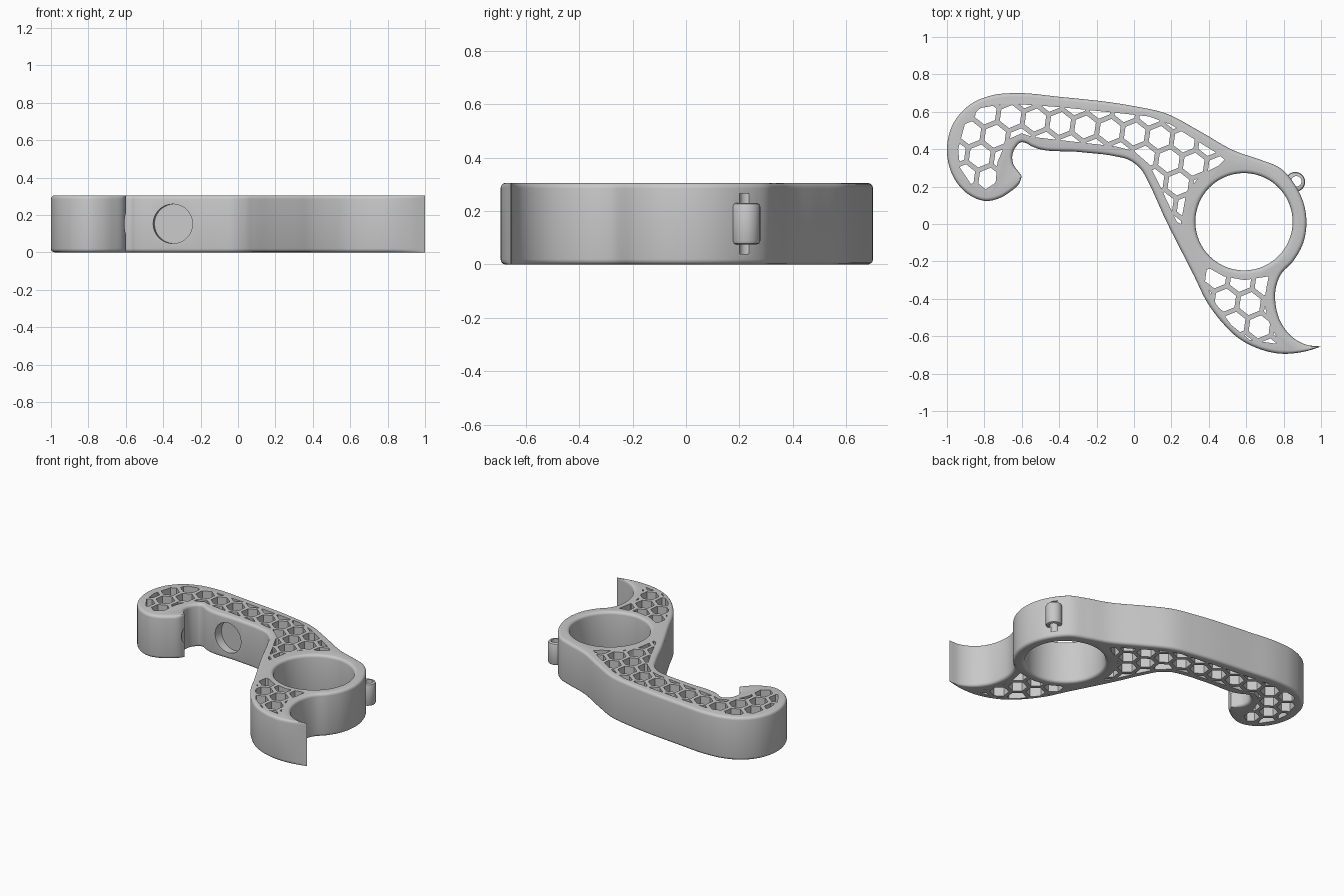
import bpy, bmesh, math
from mathutils import Vector, Matrix

HEIGHT = 0.305
ROUND = 0.02
RING_CENTRE = Vector((0.588, 0.012))

cube = bpy.data.objects.get("Cube")
if cube:
    bpy.data.objects.remove(cube, do_unlink=True)

grey = bpy.data.materials.new("light_grey")
grey.use_nodes = True
colour = (0.58, 0.58, 0.58, 1)
grey.diffuse_color = colour
grey.node_tree.nodes["Principled BSDF"].inputs["Base Color"].default_value = colour


def smooth_path(points, steps=6):
    """Spline through the points, open at its two ends."""
    pts = [Vector(p) for p in points]
    last = len(pts) - 1
    path = []
    for i in range(last):
        a, b = pts[i], pts[i + 1]
        length = (b - a).length

        def tangent(k):
            if k in (0, last):
                return (b - a) / length
            back, ahead = pts[k] - pts[k - 1], pts[k + 1] - pts[k]
            return (back / back.length * ahead.length + ahead / ahead.length * back.length) / (back.length + ahead.length)

        ta, tb = tangent(i) * length, tangent(i + 1) * length
        for s in range(steps):
            t = s / steps
            path.append(a * (2 * t**3 - 3 * t**2 + 1) + ta * (t**3 - 2 * t**2 + t)
                        + b * (3 * t**2 - 2 * t**3) + tb * (t**3 - t**2))
    return path


def finish(bm, name):
    bm.normal_update()
    mesh = bpy.data.meshes.new(name)
    bm.to_mesh(mesh)
    bm.free()
    mesh.materials.append(grey)
    obj = bpy.data.objects.new(name, mesh)
    bpy.context.collection.objects.link(obj)
    return obj


def stack_loops(bm, loops):
    """Join closed loops, listed upward, into a capped solid facing outward."""
    base = loops[0]
    turn = sum(a[0] * b[1] - a[1] * b[0] for a, b in zip(base, base[1:] + base[:1]))
    if turn < 0:
        loops = [loop[::-1] for loop in loops]
    rows = [[bm.verts.new(p) for p in loop] for loop in loops]
    count = len(base)
    for low, high in zip(rows, rows[1:]):
        for i in range(count):
            j = (i + 1) % count
            bm.faces.new((low[i], low[j], high[j], high[i]))
    bm.faces.new(rows[0][::-1])
    bm.faces.new(rows[-1])


def circle(centre, radius, z, sides):
    angles = [math.tau * i / sides for i in range(sides)]
    return [(centre[0] + radius * math.cos(a), centre[1] + radius * math.sin(a), z) for a in angles]


def cylinder(name, radius, depth, location, direction=(0, 0, 1), sides=64):
    bm = bmesh.new()
    turn = Vector(direction).to_track_quat('Z', 'Y').to_matrix().to_4x4()
    bmesh.ops.create_cone(bm, cap_ends=True, segments=sides, radius1=radius, radius2=radius,
                          depth=depth, matrix=Matrix.Translation(location) @ turn)
    return finish(bm, name)


def combine(target, tool, operation):
    tool.hide_render = True
    mod = target.modifiers.new(tool.name, 'BOOLEAN')
    mod.operation, mod.solver, mod.object = operation, 'EXACT', tool
    bpy.context.view_layer.objects.active = target
    bpy.ops.object.modifier_apply(modifier=mod.name)
    bpy.data.objects.remove(tool, do_unlink=True)


# Outline: outer side from beak tip round to claw tip, then inner side back
claw_tip, beak_tip = (1, -.655), (-.6, .257)
outer = [beak_tip, (-.612, .22), (-.665, .17), (-.72, .138), (-.79, .123), (-.88, .155), (-.95, .225),
         (-.987, .305), (-1, .4), (-.965, .54), (-.87, .643), (-.75, .69), (-.64, .7), (-.4, .68),
         (0, .63), (.165, .593), (.35, .497), (.54, .39), (.68, .342), (.78, .3), (.86, .21),
         (.907, .11), (.922, .01), (.905, -.1), (.85, -.2), (.785, -.27), (.757, -.35),
         (.757, -.43), (.79, -.535), (.86, -.615), (.92, -.645), claw_tip]
inner = [claw_tip, (.92, -.68), (.78, -.693), (.67, -.668), (.565, -.615), (.47, -.525), (.39, -.417),
         (.325, -.285), (.163, .035), (.083, .21), (.035, .295), (-.025, .342), (-.105, .363),
         (-.29, .385), (-.55, .417), (-.575, .432), (-.603, .437), (-.633, .41), (-.65, .37),
         (-.645, .32), (-.62, .283), beak_tip]
outline = smooth_path(outer) + smooth_path(inner)

# Inward direction at each point, fading out at the sharp tips
count = len(outline)
inward = []
for i, p in enumerate(outline):
    d = (outline[(i + 1) % count] - outline[i - 1]).normalized()
    near = min((p - Vector(claw_tip)).length / .2, (p - Vector(beak_tip)).length / .06, 1)
    inward.append(Vector((d.y, -d.x)) * near)

# Body with rounded rims
levels = []
for k in range(5):
    a = k / 4 * math.pi / 2
    levels.append((ROUND * (1 - math.sin(a)), ROUND * (1 - math.cos(a))))
levels += [(inset, HEIGHT - z) for inset, z in reversed(levels)]
bm = bmesh.new()
stack_loops(bm, [[(*(p + n * inset), z) for p, n in zip(outline, inward)] for inset, z in levels])
body = finish(bm, "hook_body")

# Finger ring opening, flared at both rims
bm = bmesh.new()
flares = [(ROUND * 2, -ROUND)] + levels + [(ROUND * 2, HEIGHT + ROUND)]
stack_loops(bm, [circle(RING_CENTRE, .26 + flare, z, 96) for flare, z in flares])
combine(body, finish(bm, "ring_cutter"), 'DIFFERENCE')

# Honeycomb openings: a tilted hexagon grid limited to two pockets
arm_pocket = [(-.94, .4), (-.9, .55), (-.82, .62), (-.68, .645), (-.4, .625), (-.1, .595), (.08, .575),
              (.2, .53), (.36, .43), (.49, .35), (.45, .31), (.36, .265), (.28, .17), (.25, 0), (.23, .01),
              (.14, .2), (.08, .32), (0, .39), (-.1, .415), (-.54, .465), (-.6, .485), (-.68, .45),
              (-.73, .33), (-.74, .22), (-.8, .18), (-.87, .21), (-.93, .3)]
claw_pocket = [(.39, -.23), (.375, -.31), (.44, -.43), (.52, -.54), (.62, -.62), (.76, -.64), (.76, -.6),
               (.72, -.52), (.695, -.42), (.71, -.33), (.72, -.28), (.59, -.3), (.48, -.28)]
PITCH, GAP = 0.134, 0.026
tilt = Matrix.Rotation(math.radians(-8), 4, 'Z')
point_up = Matrix.Rotation(math.radians(30), 4, 'Z')
cells = bmesh.new()
for row in range(-12, 4):
    for column in range(-6, 16):
        offset = Vector((column + row % 2 / 2, row * math.sqrt(.75), 0)) * PITCH
        spot = Vector((-.527, .556, HEIGHT / 2)) + tilt @ offset
        if abs(spot.x) < 1.05 and abs(spot.y) < .75:
            # corner radius from the flat-to-flat width; corners point along the row normal
            size = (PITCH - GAP) / math.sqrt(3)
            first = bmesh.ops.create_cone(cells, cap_ends=True, segments=6, radius1=size, radius2=size,
                                          depth=HEIGHT + .1)["verts"]
            top_corner = max(first, key=lambda v: v.co.y).co
            straight = abs(top_corner.x) < .001
            bmesh.ops.transform(cells, verts=first, matrix=Matrix.Translation(spot) @ tilt
                                @ (Matrix.Identity(4) if straight else point_up))
honeycomb = finish(cells, "honeycomb_cutter")
bm = bmesh.new()
for pocket in (arm_pocket, claw_pocket):
    stack_loops(bm, [[(x, y, z) for x, y in pocket] for z in (-.03, HEIGHT + .03)])
combine(honeycomb, finish(bm, "pocket_limits"), 'INTERSECT')
combine(body, honeycomb, 'DIFFERENCE')

# Round recess in the inner wall
combine(body, cylinder("recess_cutter", .105, .1, (-.348, .39, HEIGHT / 2), (.12, 1, 0)), 'DIFFERENCE')

# Shallow dish in the beak tip
bm = bmesh.new()
bmesh.ops.create_uvsphere(bm, u_segments=40, v_segments=24, radius=.1,
                          matrix=Matrix.Translation((-.52, .28, HEIGHT / 2)))
combine(body, finish(bm, "dish_cutter"), 'DIFFERENCE')

# Lanyard lug with a vertical hole
lug = Vector((.862, .225))
lug_levels = [(.04, .075), (.049, .079), (.053, .088), (.053, .217), (.049, .226), (.04, .23)]
bm = bmesh.new()
stack_loops(bm, [circle(lug, radius, z, 32) for radius, z in lug_levels])
combine(body, finish(bm, "lanyard_lug"), 'UNION')
combine(body, cylinder("lanyard_hole", .028, .225, (lug.x + .006, lug.y + .003, HEIGHT / 2), sides=32), 'DIFFERENCE')

# Smooth shading with crisp edges
bpy.ops.object.select_all(action='DESELECT')
body.select_set(True)
bpy.context.view_layer.objects.active = body
bpy.ops.object.shade_smooth_by_angle(angle=math.radians(35))
